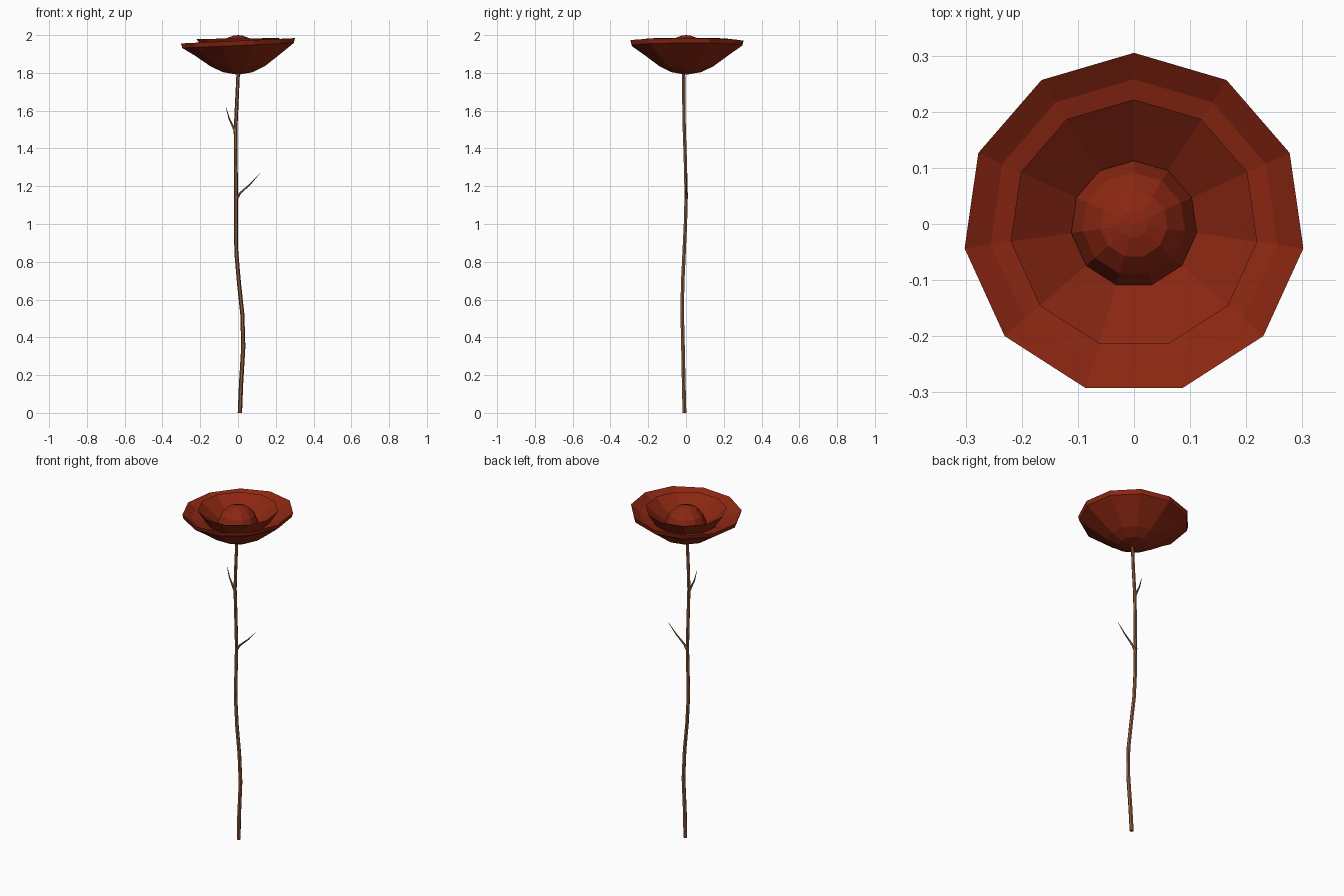
import bpy, bmesh, math
from mathutils import Vector

if "Cube" in bpy.data.objects:
    bpy.data.objects.remove(bpy.data.objects["Cube"])


def material(name, rgb):
    m = bpy.data.materials.new(name)
    m.diffuse_color = (*rgb, 1)
    m.use_nodes = True
    m.node_tree.nodes["Principled BSDF"].inputs["Base Color"].default_value = m.diffuse_color
    return m


RED = material("rust red", (0.26, 0.020, 0.006))
BROWN = material("stem brown", (0.27, 0.112, 0.050))
SIDES = 11


def finish(bm, name, mat, normals=True):
    if normals:
        bmesh.ops.recalc_face_normals(bm, faces=bm.faces)
    me = bpy.data.meshes.new(name)
    bm.to_mesh(me)
    bm.free()
    me.materials.append(mat)
    ob = bpy.data.objects.new(name, me)
    bpy.context.collection.objects.link(ob)
    return ob


def skin(bm, rings):
    for a, b in zip(rings, rings[1:]):
        if len(a) == 1 and len(b) == 1:
            continue
        n = max(len(a), len(b))
        for i in range(n):
            j = (i + 1) % n
            if len(a) == 1:
                bm.faces.new((a[0], b[j], b[i]))
            elif len(b) == 1:
                bm.faces.new((a[i], a[j], b[0]))
            else:
                bm.faces.new((a[i], a[j], b[j], b[i]))


def lathe(name, profile, mat, tilt=0.0):
    """Spin (radius, z) points; tilt lifts the wide parts toward +x."""
    bm = bmesh.new()
    rings = []
    for r, z in profile:
        if r == 0:
            rings.append([bm.verts.new((0, 0, z))])
            continue
        ring = []
        for i in range(SIDES):
            a = math.pi / 2 + math.tau * i / SIDES
            x, y = r * math.cos(a), r * math.sin(a)
            ring.append(bm.verts.new((x, y, z + tilt * x * (r / 0.3) ** 2)))
        rings.append(ring)
    skin(bm, rings)
    return finish(bm, name, mat)


def tube(name, path, radii, mat, sides=6):
    bm = bmesh.new()
    pts = [Vector(p) for p in path]
    rings = []
    for k, (p, r) in enumerate(zip(pts, radii)):
        d = pts[min(k + 1, len(pts) - 1)] - pts[max(k - 1, 0)]
        if 0 < k < len(pts) - 1 or r > 0.005:
            d = d.normalized()
        # sideways and forward axes of the cross-section
        u = Vector((0, 1, 0)).cross(d).normalized()
        v = d.cross(u).normalized()
        if k == 0 and p.z == 0:
            u, v = Vector((1, 0, 0)), Vector((0, 1, 0))
        rings.append([bm.verts.new(p + r * (math.cos(math.tau * i / sides) * u
                                            + math.sin(math.tau * i / sides) * v))
                      for i in range(sides)])
    skin(bm, rings)
    bm.faces.new(rings[0])
    bm.faces.new(rings[-1])
    return finish(bm, name, mat)


# Outer petal bowl with a thick rim
lathe("outer_petals", [(0, 1.79), (0.08, 1.804), (0.145, 1.835), (0.23, 1.897),
                       (0.298, 1.945), (0.305, 1.970), (0.258, 1.938),
                       (0.19, 1.918), (0.10, 1.87), (0, 1.86)], RED, 0.045)

# Inner petal cup
lathe("inner_petals", [(0, 1.835), (0.10, 1.855), (0.175, 1.91), (0.222, 1.982),
                       (0.10, 1.885), (0, 1.87)], RED, 0.02)

# Round flower centre
lathe("flower_centre", [(0, 1.80), (0.06, 1.815), (0.10, 1.855), (0.113, 1.90),
                        (0.092, 1.952), (0.060, 1.984), (0.025, 1.997), (0, 2.0)], RED)

# Wavy stem
stem = [(0.010, -0.008, 0), (0.016, -0.012, 0.15), (0.028, -0.016, 0.35),
        (0.023, -0.020, 0.52), (0.006, -0.018, 0.68), (-0.009, -0.010, 0.85),
        (-0.011, -0.003, 1.0), (-0.010, 0.001, 1.15), (-0.012, -0.004, 1.35),
        (-0.013, -0.009, 1.5), (-0.006, -0.012, 1.65), (0.002, -0.012, 1.82)]
tube("stem", stem, [0.0115 - 0.0025 * p[2] / 2 for p in stem], BROWN)

# Side twigs
tube("lower_twig", [(-0.010, 0.001, 1.135), (0.012, 0.001, 1.165),
                    (0.065, 0.002, 1.212), (0.115, 0.002, 1.267)],
     [0.010, 0.006, 0.004, 0.001], BROWN, 5)
tube("upper_twig", [(-0.014, -0.009, 1.49), (-0.027, -0.010, 1.515),
                    (-0.048, -0.011, 1.56), (-0.064, -0.011, 1.62)],
     [0.009, 0.006, 0.004, 0.001], BROWN, 5)
